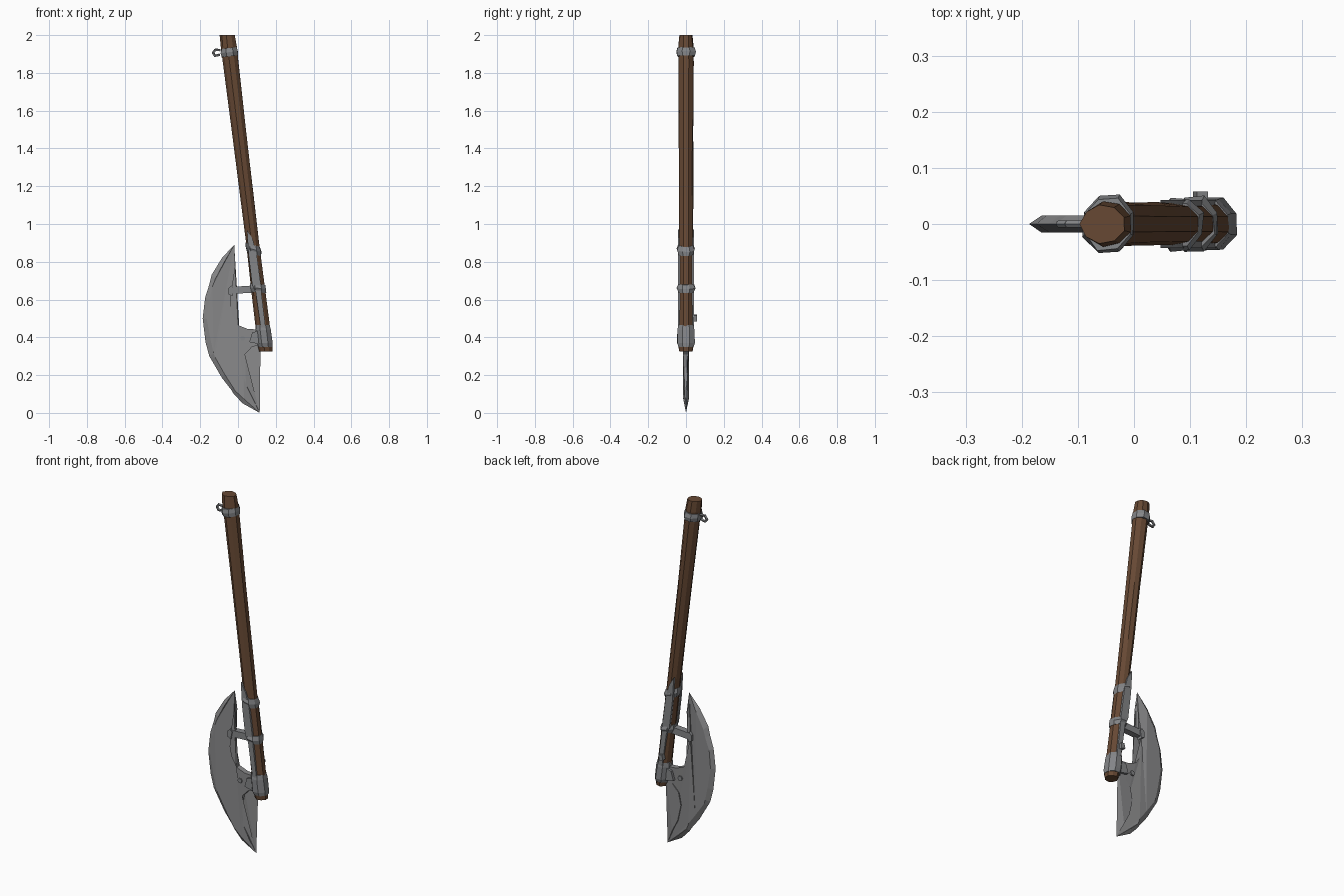
import bpy, bmesh, math, random
from mathutils import Vector

if "Cube" in bpy.data.objects:
    bpy.data.objects.remove(bpy.data.objects["Cube"])

random.seed(4)


def material(name, rgb):
    m = bpy.data.materials.new(name)
    m.diffuse_color = (*rgb, 1)
    m.use_nodes = True
    m.node_tree.nodes["Principled BSDF"].inputs["Base Color"].default_value = m.diffuse_color
    return m


WOOD = material("brown wood", (0.135, 0.066, 0.034))
STEEL = material("blade steel", (0.25, 0.25, 0.255))
IRON = material("binding iron", (0.23, 0.235, 0.245))


def make_object(name, bm, mat):
    bmesh.ops.recalc_face_normals(bm, faces=bm.faces)
    me = bpy.data.meshes.new(name)
    bm.to_mesh(me)
    bm.free()
    me.materials.append(mat)
    ob = bpy.data.objects.new(name, me)
    bpy.context.collection.objects.link(ob)
    return ob


def axis_x(z):
    """x of the leaning shaft's centre line at height z"""
    return -0.055 + 0.121 * (2.0 - z)


def loft(name, rings, mat, sides=8, rough=0.0, tilt=0.0, columns=None):
    """Skin rings (z, rx, ry) stacked along the shaft line."""
    bm = bmesh.new()
    loops = []
    for z, rx, ry in rings:
        loop = []
        for i in range(sides):
            a = 2 * math.pi * (i + 0.5) / sides
            k = (columns[i] if columns else 1) * (1 + random.uniform(-rough, rough))
            dx = rx * k * math.cos(a)
            loop.append(bm.verts.new((axis_x(z) + dx, ry * k * math.sin(a), z + tilt * dx)))
        loops.append(loop)
    for a, b in zip(loops, loops[1:]):
        for i in range(sides):
            j = (i + 1) % sides
            bm.faces.new((a[i], a[j], b[j], b[i]))
    bm.faces.new(loops[0])
    bm.faces.new(loops[-1])
    return make_object(name, bm, mat)


def plate(name, pts, y0, y1, mat):
    """Flat outline in x and z, extruded from y0 to y1."""
    bm = bmesh.new()
    f = bm.faces.new([bm.verts.new((x, y0, z)) for x, z in pts])
    ext = bmesh.ops.extrude_face_region(bm, geom=[f])["geom"]
    for v in ext:
        if isinstance(v, bmesh.types.BMVert):
            v.co.y = y1
    return make_object(name, bm, mat)


# Wooden shaft: uneven hewn pole
cols = [1.04, 1.0, 1.05, 0.98, 1.06, 1.0, 1.03, 0.99, 1.06]
loft("shaft", [(0.325, 0.034, 0.034), (0.36, 0.038, 0.04), (0.62, 0.036, 0.037),
               (0.9, 0.034, 0.036), (1.15, 0.035, 0.037), (1.5, 0.037, 0.038),
               (1.85, 0.04, 0.04), (1.94, 0.042, 0.04), (2.0, 0.039, 0.034)],
     WOOD, sides=9, rough=0.03, columns=cols)

# Iron bands: thin edges with a bulging middle
for name, z, h, r, tilt in (("grip_band", 1.91, 0.022, 0.049, 0.12),
                            ("upper_band", 0.865, 0.025, 0.043, -0.3),
                            ("middle_band", 0.66, 0.022, 0.044, -0.1)):
    loft(name, [(z - h, r * 0.93, r * 0.98), (z, r, r * 1.17), (z + h, r * 0.93, r * 0.98)],
         IRON, rough=0.07, tilt=tilt)

# Socket cap near the shaft's lower end
loft("socket_cap", [(0.35, 0.041, 0.043), (0.37, 0.044, 0.05), (0.44, 0.043, 0.049),
                    (0.465, 0.04, 0.043)], IRON, rough=0.02)

# Side straps, front and back, running up from the socket
for side, s in (("front", -1), ("back", 1)):
    outline = [(axis_x(z) + d, z) for z, d in
               ((0.45, -0.012), (0.64, -0.016), (0.68, -0.03), (0.84, -0.03), (0.97, -0.022),
                (0.92, 0.002), (0.84, 0.014), (0.68, 0.016), (0.64, 0.014), (0.45, 0.014))]
    plate(side + "_strap", outline, s * 0.03, s * 0.043, IRON)
plate("strap_hook", [(0.105, 0.49), (0.13, 0.485), (0.132, 0.515), (0.112, 0.52)],
      0.035, 0.058, IRON)

# Loose knot on the grip band
bm = bmesh.new()
path = [(-0.095, 1.92), (-0.12, 1.922), (-0.132, 1.905), (-0.122, 1.89), (-0.098, 1.895)]
for (ax, az), (bx, bz) in zip(path, path[1:]):
    d = Vector((bx - ax, 0, bz - az))
    m = d.to_track_quat("Z", "Y").to_matrix().to_4x4()
    m.translation = ((ax + bx) / 2, 0, (az + bz) / 2)
    bmesh.ops.create_cone(bm, cap_ends=True, segments=5, radius1=0.007, radius2=0.007,
                          depth=d.length + 0.005, matrix=m)
make_object("band_knot", bm, IRON)

# Blade: outer cutting edge, and inner outline with the neck to the socket
top, bottom = (-0.02, 0.89), (0.115, 0.0)
outer = [(-0.085, 0.82), (-0.14, 0.73), (-0.152, 0.68), (-0.174, 0.61), (-0.187, 0.50),
         (-0.172, 0.375), (-0.152, 0.30), (-0.14, 0.28), (-0.085, 0.185), (-0.038, 0.125),
         (-0.022, 0.10), (0.025, 0.05)]
inner = [(0.078, 0.08), (0.042, 0.15), (0.022, 0.24), (0.037, 0.31), (0.075, 0.35),
         (0.12, 0.36), (0.12, 0.44), (0.05, 0.445), (0.0, 0.465), (-0.03, 0.515),
         (-0.042, 0.57), (-0.037, 0.64), (-0.017, 0.68), (-0.015, 0.785)]
bm = bmesh.new()
tv, bv = [bm.verts.new((x, 0, z)) for x, z in (top, bottom)]
edge = [bm.verts.new((x, 0, z)) for x, z in outer]
hub = Vector((0.12, 0.47))
walls = []
for y in (-0.015, 0.015):
    bevel = []
    for x, z in outer:
        p = Vector((x, z))
        p += (hub - p).normalized() * random.uniform(0.018, 0.03)
        bevel.append(bm.verts.new((p.x, y, p.y)))
    wall = [bm.verts.new((x, y, z)) for x, z in inner]
    walls.append(wall)
    bm.faces.new([tv] + bevel + [bv] + wall)
    a, b = [tv] + edge + [bv], [tv] + bevel + [bv]
    for i in range(len(a) - 1):
        bm.faces.new(list(dict.fromkeys((a[i], a[i + 1], b[i + 1], b[i]))))
f, k = [[bv] + w + [tv] for w in walls]
for i in range(len(f) - 1):
    bm.faces.new(list(dict.fromkeys((f[i], f[i + 1], k[i + 1], k[i]))))
bmesh.ops.triangulate(bm, faces=[q for q in bm.faces if len(q.verts) > 4])
make_object("blade", bm, STEEL)

# Strut joining the blade to the middle band, with its clasp
plate("strut", [(-0.035, 0.63), (0.09, 0.637), (0.09, 0.675), (-0.035, 0.667)],
      -0.018, 0.018, IRON)
plate("strut_clasp", [(-0.05, 0.628), (-0.03, 0.618), (-0.022, 0.66), (-0.035, 0.675),
                      (-0.05, 0.66)], -0.023, 0.023, IRON)

# Neck collar and rivet on the blade root
plate("neck_collar", [(0.06, 0.375), (0.12, 0.362), (0.12, 0.44), (0.075, 0.425)],
      -0.028, 0.028, IRON)
for side, s in (("front", -1), ("back", 1)):
    rivet = [(0.025 + 0.014 * math.cos(t * math.pi / 3), 0.395 + 0.014 * math.sin(t * math.pi / 3))
             for t in range(6)]
    plate(side + "_rivet", rivet, s * 0.012, s * 0.021, IRON)
